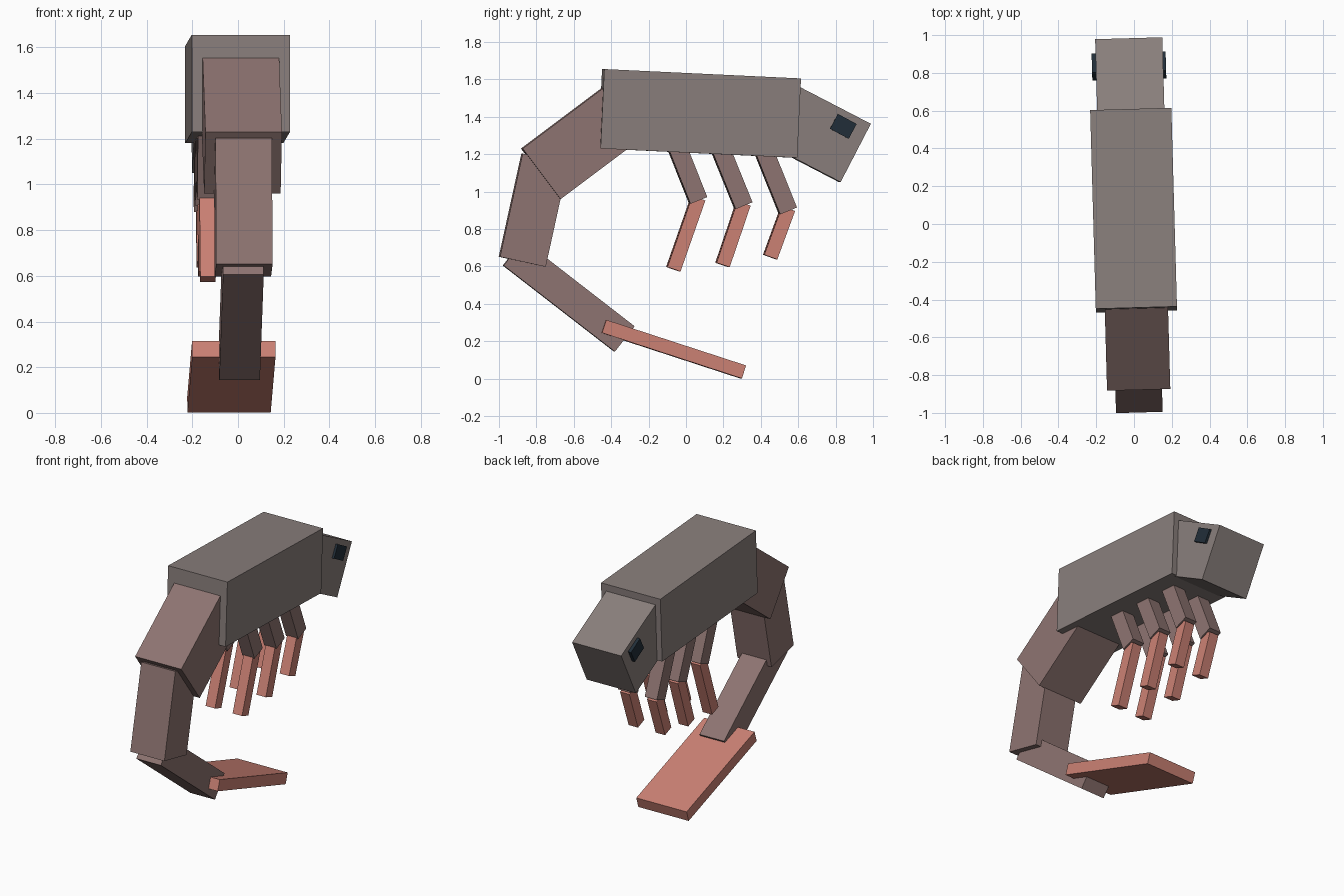
import bpy, math
from mathutils import Matrix, Vector

if "Cube" in bpy.data.objects:
    bpy.data.objects.remove(bpy.data.objects["Cube"])

YAW = Matrix.Rotation(0.0283, 4, 'Z')  # whole model is turned very slightly


def material(name, rgb):
    m = bpy.data.materials.new(name)
    m.diffuse_color = (*rgb, 1)
    m.use_nodes = True
    m.node_tree.nodes["Principled BSDF"].inputs["Base Color"].default_value = m.diffuse_color
    return m


shell = material("shell_grey", (0.25, 0.21, 0.20))
brown = material("tail_brown", (0.27, 0.175, 0.165))
pink = material("fin_pink", (0.60, 0.22, 0.175))
dark = material("eye_dark", (0.015, 0.027, 0.04))


def beam(name, a, b, thick, width, mat, x=0.0):
    """Box along the line a-b, given as (y, z) points, centred at x."""
    (ya, za), (yb, zb) = a, b
    bpy.ops.mesh.primitive_cube_add(size=1)
    ob = bpy.context.object
    ob.name = name
    place = Matrix.Translation(Vector((x, (ya + yb) / 2, (za + zb) / 2)))
    turn = Matrix.Rotation(math.atan2(zb - za, yb - ya), 4, 'X')
    size = Matrix.Diagonal((width, math.hypot(yb - ya, zb - za), thick, 1))
    ob.data.transform(YAW @ place @ turn @ size)
    ob.data.materials.append(mat)
    return ob


# Body and head
beam("body", (-0.453, 1.443), (0.599, 1.393), 0.425, 0.43, shell)
beam("head", (0.49, 1.421), (0.903, 1.207), 0.351, 0.356, shell)

# Eyes
for side, sx in (("left", -1), ("right", 1)):
    beam(side + "_eye", (0.786, 1.376), (0.886, 1.322), 0.09, 0.05, dark,
         sx * 0.171 - 0.003)

# Curled tail and fan
beam("tail_upper", (-0.297, 1.455), (-0.777, 1.095), 0.338, 0.335, brown)
beam("tail_middle", (-0.755, 1.177), (-0.876, 0.625), 0.25, 0.247, brown)
beam("tail_lower", (-0.925, 0.673), (-0.33, 0.2125), 0.172, 0.178, brown, -0.004)
beam("tail_fan", (-0.442, 0.28), (0.306, 0.036), 0.073, 0.365, pink, -0.031)

# Three pairs of jointed legs: hip, knee, foot
legs = [((-0.056, 1.26), (0.066, 0.953), (-0.067, 0.585)),
        ((0.180, 1.24), (0.308, 0.925), (0.196, 0.608)),
        ((0.420, 1.21), (0.546, 0.897), (0.451, 0.650))]
for i, (hip, knee, foot) in enumerate(legs, 1):
    for side, sx in (("left", -1), ("right", 1)):
        x = -0.036 + sx * 0.098
        beam(f"{side}_leg_{i}_upper", hip, knee, 0.097, 0.088, brown, x)
        beam(f"{side}_leg_{i}_lower", (knee[0], knee[1] + 0.012), foot,
             0.074, 0.068, pink, x)
